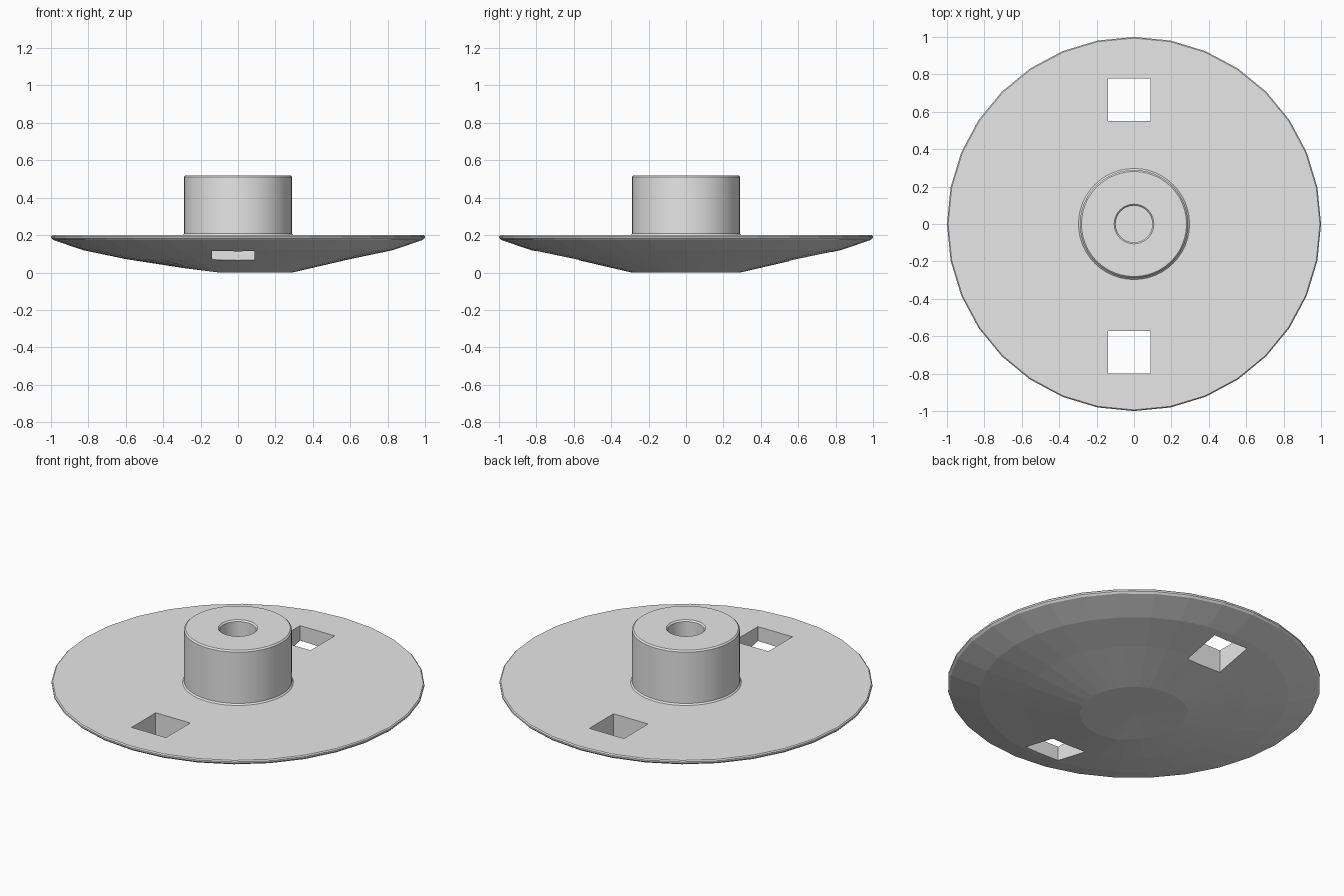
import bpy
import bmesh
import math

cube = bpy.data.objects.get("Cube")
if cube:
    bpy.data.objects.remove(cube, do_unlink=True)

# Single plain grey
grey = bpy.data.materials.new("plain_grey")
grey.use_nodes = True
colour = (0.8, 0.8, 0.8, 1)
grey.diffuse_color = colour
grey.node_tree.nodes["Principled BSDF"].inputs["Base Color"].default_value = colour


def lathe(name, profile, sides, closed=False):
    """Turn a radius/height profile around the z axis."""
    bm = bmesh.new()
    verts = [bm.verts.new((r, 0, z)) for r, z in profile]
    pairs = list(zip(verts, verts[1:]))
    if closed:
        pairs.append((verts[-1], verts[0]))
    edges = [bm.edges.new(p) for p in pairs]
    bmesh.ops.spin(bm, geom=verts + edges, cent=(0, 0, 0), axis=(0, 0, 1),
                   angle=2 * math.pi, steps=sides, use_merge=True)
    bmesh.ops.remove_doubles(bm, verts=bm.verts, dist=0.0005)
    bmesh.ops.recalc_face_normals(bm, faces=bm.faces)
    mesh = bpy.data.meshes.new(name)
    bm.to_mesh(mesh)
    bm.free()
    mesh.materials.append(grey)
    obj = bpy.data.objects.new(name, mesh)
    bpy.context.collection.objects.link(obj)
    return obj


def activate(obj):
    bpy.ops.object.select_all(action='DESELECT')
    obj.select_set(True)
    bpy.context.view_layer.objects.active = obj


# Shallow dish-shaped disc with a flat top
disc = lathe("disc", [(0, 0), (0.29, 0), (0.6, 0.072), (0.83, 0.12),
                      (0.99, 0.175), (1, 0.185), (1, 0.194),
                      (0.994, 0.2), (0, 0.2)], 32)

# Slightly lifted edge on one side of the flat foot
for v in disc.data.vertices:
    if v.co.z < 0.01 and v.co.x < -0.1:
        v.co.z = (-0.1 - v.co.x) * 0.125

# Two square through slots
for y in (0.665, -0.685):
    bpy.ops.mesh.primitive_cube_add(size=1, location=(-0.025, y, 0.15))
    cutter = bpy.context.object
    cutter.name = "slot_cutter"
    cutter.scale = (0.226, 0.226, 0.5)
    cutter.hide_render = True
    activate(disc)
    cut = disc.modifiers.new("slot", 'BOOLEAN')
    cut.operation = 'DIFFERENCE'
    cut.solver = 'EXACT'
    cut.object = cutter
    bpy.context.view_layer.update()
    bpy.ops.object.modifier_apply(modifier=cut.name)
    bpy.data.objects.remove(cutter, do_unlink=True)

# Hub with a round bore, softened rims and a small fillet at its foot
hub = lathe("hub", [(0.297, 0.19), (0.297, 0.2), (0.289, 0.208),
                    (0.289, 0.512), (0.281, 0.52), (0.106, 0.52),
                    (0.098, 0.512), (0.098, 0.19)], 48, closed=True)
activate(hub)
bpy.ops.object.shade_smooth_by_angle(angle=math.radians(20))
